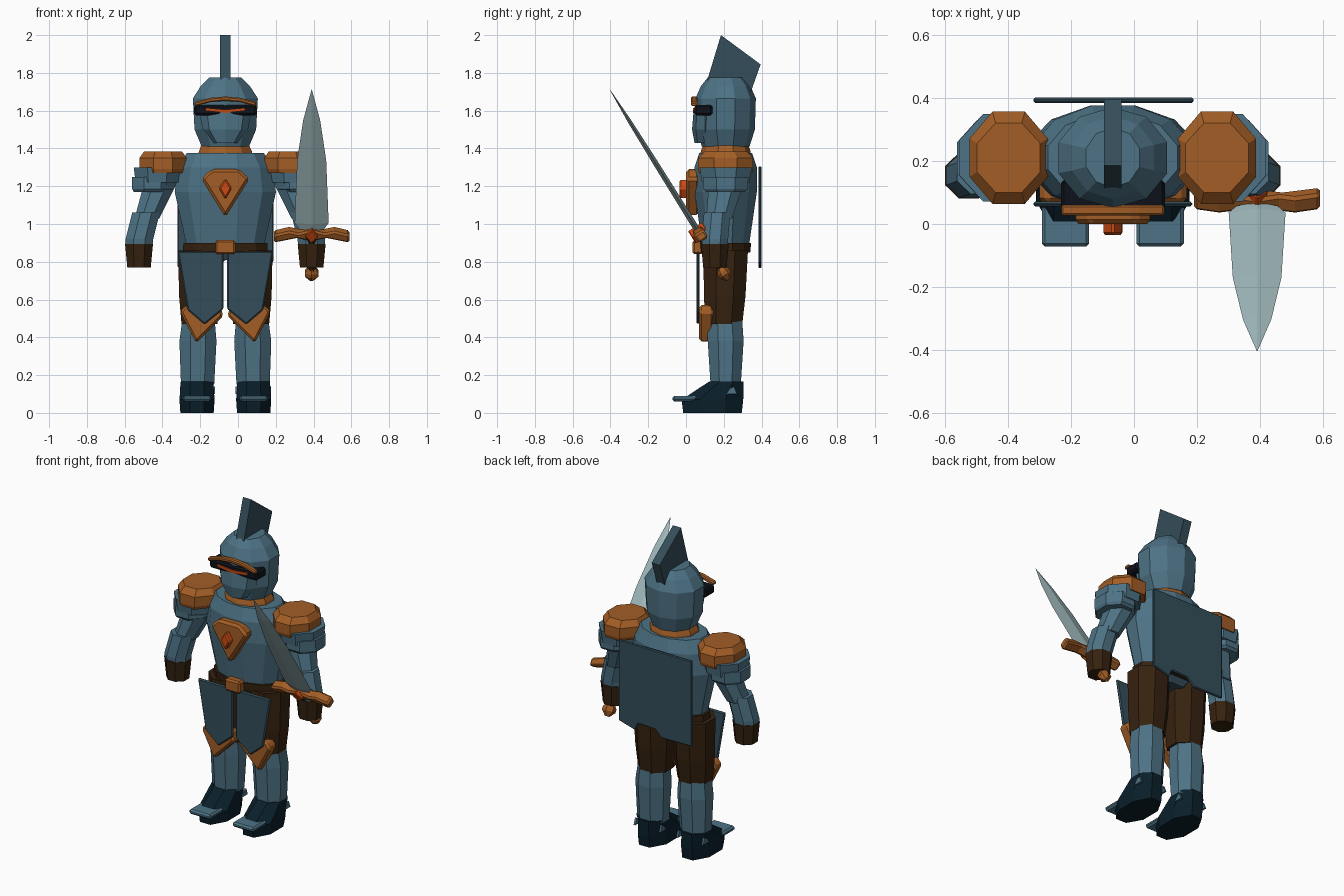
import bpy, bmesh
from math import pi, cos, sin
from mathutils import Matrix

if "Cube" in bpy.data.objects:
    bpy.data.objects.remove(bpy.data.objects["Cube"], do_unlink=True)


def material(name, r, g, b):
    m = bpy.data.materials.new(name)
    m.use_nodes = True
    m.diffuse_color = (r, g, b, 1)
    m.node_tree.nodes["Principled BSDF"].inputs["Base Color"].default_value = (r, g, b, 1)
    return m


STEEL = material("steel_blue", .075, .17, .235)
TEAL = material("dark_teal", .034, .075, .1)
BOOT = material("boot_navy", .003, .014, .024)
BRONZE = material("bronze", .36, .11, .019)
GEM = material("gem_orange", .6, .07, .007)
LEATHER = material("dark_leather", .037, .016, .005)
BLADE = material("blade_grey", .37, .51, .53)
SLIT = material("slit_black", .004, .006, .01)

CX, CY = -.067, .21          # body axis
SWORD = Matrix.Translation((.39, .068, .955)) @ Matrix.Rotation(.557, 4, 'X')


def finish(name, bm, mat, bevel=0, matrix=None):
    bmesh.ops.recalc_face_normals(bm, faces=bm.faces)
    mesh = bpy.data.meshes.new(name)
    bm.to_mesh(mesh)
    bm.free()
    mesh.materials.append(mat)
    ob = bpy.data.objects.new(name, mesh)
    bpy.context.collection.objects.link(ob)
    if matrix:
        ob.matrix_world = matrix
    if bevel:
        mod = ob.modifiers.new("Bevel", 'BEVEL')
        mod.width, mod.segments = bevel, 1
    return ob


def loft(name, rings, mat, n=8, side=1, cx=CX, turn=.5, matrix=None):
    """Stack n-sided rings (x offset, y, z, half width, half depth)."""
    bm = bmesh.new()
    fit = cos(pi / n) if turn else 1
    loops = []
    for ox, y, z, hx, hy in rings:
        angles = [2 * pi * (i + turn) / n for i in range(n)]
        loops.append([bm.verts.new((cx + side * ox + hx * cos(a) / fit,
                                    y + hy * sin(a) / fit, z)) for a in angles])
    for a, b in zip(loops, loops[1:]):
        for i in range(n):
            j = (i + 1) % n
            bm.faces.new((a[i], a[j], b[j], b[i]))
    bm.faces.new(loops[0])
    bm.faces.new(loops[-1])
    return finish(name, bm, mat, matrix=matrix)


def plate(name, pts, lo, hi, mat, bevel=0, side=1, cx=CX, axis='Y', matrix=None):
    """Extrude an outline: (x, z) along y, or (y, z) along x."""
    bm = bmesh.new()

    def ring(d):
        if axis == 'Y':
            return [bm.verts.new((cx + side * a, d, b)) for a, b in pts]
        return [bm.verts.new((cx + d, a, b)) for a, b in pts]
    p, q = ring(lo), ring(hi)
    bm.faces.new(p)
    bm.faces.new(q)
    for i in range(len(p)):
        j = (i + 1) % len(p)
        bm.faces.new((p[i], p[j], q[j], q[i]))
    return finish(name, bm, mat, bevel, matrix)


def both(half):
    """Complete a symmetric outline from its right half, top to bottom."""
    return half + [(-x, z) for x, z in reversed(half) if x]


def box(x0, x1, z0, z1):
    return [(x0, z0), (x1, z0), (x1, z1), (x0, z1)]


# Torso, belt and neck
loft("torso", [(0, CY, .86, .2, .12), (0, CY, .93, .215, .13), (0, CY, 1.17, .268, .165),
               (0, CY, 1.3, .25, .165), (0, CY, 1.375, .205, .14)], STEEL, n=12)
loft("pelvis", [(0, CY, .81, .1, .09), (0, CY, .87, .2, .115)], TEAL)
loft("belt", [(0, CY, .85, .225, .13), (0, CY, .9, .222, .135)], LEATHER, n=12)
plate("belt_buckle", box(-.053, .053, .84, .915), .035, .09, BRONZE, .01)
loft("neck_collar", [(0, CY, 1.34, .15, .13), (0, CY, 1.385, .14, .125),
                     (0, CY, 1.43, .12, .11)], BRONZE, n=10)

# Chest emblem
plate("chest_emblem", both([(.073, 1.29), (.128, 1.24), (0, 1.035)]), .0, .07, BRONZE, .015)
plate("emblem_gem", both([(0, 1.24), (.034, 1.19), (0, 1.13)]), -.035, .02, GEM, .008)

# Helmet
loft("helmet", [(0, CY, 1.41, .125, .12), (0, CY, 1.5, .163, .147), (0, CY, 1.665, .172, .152),
                (0, CY, 1.73, .13, .125), (0, CY, 1.775, .085, .09)], STEEL, n=10)
plate("visor_slit", box(-.165, .165, 1.575, 1.63), .045, .14, SLIT, .01)
plate("eye_strip", both([(0, 1.605), (.105, 1.615), (.105, 1.6), (0, 1.588)]), .036, .044, GEM)
loft("face_guard", [(0, .1, 1.43, .065, .055), (0, .1, 1.5, .12, .068),
                    (0, .1, 1.595, .138, .06)], STEEL, n=8, turn=0)
plate("brow_bar", both([(0, 1.675), (.08, 1.668), (.163, 1.645), (.163, 1.622),
                        (.08, 1.645), (0, 1.652)]), .027, .06, BRONZE, .006)
plate("plume", [(.1, 1.72), (.185, 2), (.395, 1.845), (.34, 1.69)], -.028, .028, TEAL, axis='X')

# Cape with a torn hem
plate("cape", [(-.252, 1.305), (.255, 1.305), (.255, .8), (.14, .767), (.12, .815),
               (.0, .81), (-.04, .767), (-.252, .77)], .384, .4, TEAL, .005)

# Paired limbs and armour
for side, tag in ((1, "left"), (-1, "right")):
    loft(tag + "_pauldron", [(.33, CY, 1.27, .115, .14), (.33, CY, 1.29, .124, .146),
                             (.33, CY, 1.35, .124, .146), (.33, CY, 1.385, .1, .11)],
         BRONZE, side=side)
    loft(tag + "_shoulder_band_upper", [(.36, CY, 1.22, .115, .125), (.36, CY, 1.3, .125, .138)],
         STEEL, side=side)
    loft(tag + "_shoulder_band_lower", [(.39, CY, 1.17, .095, .105), (.385, CY, 1.185, .108, .118),
                                        (.385, CY, 1.25, .108, .12)], STEEL, side=side)
    loft(tag + "_upper_arm", [(.415, .175, 1.03, .065, .068), (.35, .21, 1.2, .085, .09),
                              (.33, .21, 1.28, .085, .09)], STEEL, side=side)
    loft(tag + "_forearm", [(.457, .153, .88, .071, .066), (.455, .153, .92, .073, .07),
                            (.42, .165, 1.06, .073, .07)], STEEL, side=side)
    loft(tag + "_hand", [(.457, .153, .77, .062, .062), (.457, .153, .895, .074, .073)],
         LEATHER, side=side)

    loft(tag + "_thigh", [(.137, .2, .47, .095, .098), (.135, .205, .62, .11, .11),
                          (.135, .21, .86, .115, .118)], LEATHER, side=side)
    loft(tag + "_shin", [(.147, .21, .15, .088, .08), (.145, .21, .38, .098, .095),
                         (.142, .205, .5, .085, .092)], STEEL, side=side)
    loft(tag + "_boot", [(.15, .14, 0, .088, .155), (.15, .14, .07, .093, .163),
                         (.15, .213, .165, .086, .092)], BOOT, side=side)
    plate(tag + "_toe_cap", box(.075, .225, .06, .09), -.072, .06, STEEL, .01, side)
    for edge in (.06, .235):
        plate(tag + "_ankle_stud", [(.215, .1), (.27, .1), (.255, .14), (.235, .13)],
              side * edge - .006, side * edge + .006, STEEL, axis='X')
    plate(tag + "_knee_guard", [(.24, .535), (.155, .37), (.01, .515), (.03, .57), (.21, .57)],
          .07, .145, BRONZE, .012, side)
    plate(tag + "_thigh_plate", [(.253, .855), (.01, .855), (.01, .55), (.11, .468), (.2, .545)],
          .055, .072, TEAL, .007, side)

# Sword, built upright and tilted forward in the left hand
loft("sword_blade", [(0, 0, .02, .065, .014), (0, 0, .06, .09, .016), (0, 0, .45, .077, .014),
                     (0, 0, .7, .045, .01), (0, 0, .89, .001, .001)],
     BLADE, n=4, cx=0, turn=0, matrix=SWORD)
plate("sword_guard", both([(0, .03), (.07, .01), (.12, .022), (.2, .0), (.2, -.05),
                           (.08, -.022), (0, -.04)]), -.03, .03, BRONZE, .01, cx=0, matrix=SWORD)
plate("guard_gem", both([(0, .04), (.035, .0), (0, -.045)]), -.045, .045, GEM, .005,
      cx=0, matrix=SWORD)
loft("sword_grip", [(0, 0, -.25, .022, .022), (0, 0, 0, .022, .022)],
     LEATHER, cx=0, matrix=SWORD)
loft("sword_pommel", [(0, 0, -.295, .012, .012), (0, 0, -.265, .036, .03),
                      (0, 0, -.245, .036, .03), (0, 0, -.215, .018, .018)],
     BRONZE, n=6, cx=0, matrix=SWORD)
